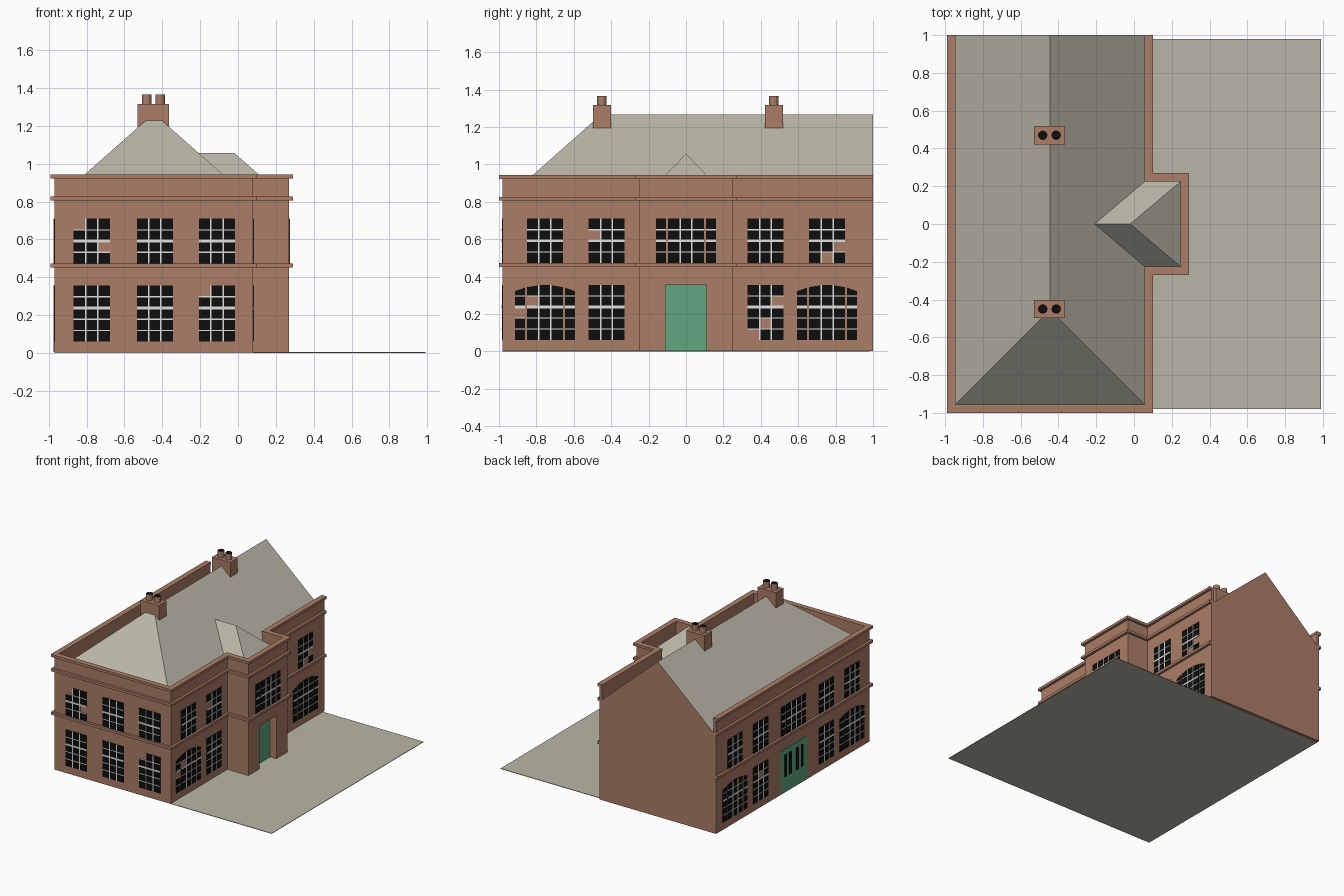
import bpy, bmesh, math

if "Cube" in bpy.data.objects:
    bpy.data.objects.remove(bpy.data.objects["Cube"])


def material(name, rgb):
    m = bpy.data.materials.new(name)
    m.diffuse_color = (*rgb, 1)
    m.use_nodes = True
    m.node_tree.nodes["Principled BSDF"].inputs["Base Color"].default_value = m.diffuse_color
    return m


BRICK = material("brick", (0.41, 0.205, 0.135))
SLATE = material("slate_and_paving", (0.485, 0.465, 0.385))
GREEN = material("green_door", (0.115, 0.385, 0.215))
BLACK = material("dark_glass", (0.004, 0.004, 0.004))
WHITE = material("white_bars", (0.75, 0.75, 0.72))


def finish(bm, name, *mats):
    bmesh.ops.recalc_face_normals(bm, faces=bm.faces)
    me = bpy.data.meshes.new(name)
    bm.to_mesh(me)
    bm.free()
    ob = bpy.data.objects.new(name, me)
    bpy.context.collection.objects.link(ob)
    for m in mats:
        me.materials.append(m)
    return ob


def add_prism(bm, bottom, top):
    """Closed solid between two matching point loops."""
    a = [bm.verts.new(p) for p in bottom]
    b = [bm.verts.new(p) for p in top]
    bm.faces.new(a[::-1])
    bm.faces.new(b)
    for i in range(len(a)):
        j = (i + 1) % len(a)
        bm.faces.new((a[i], a[j], b[j], b[i]))


def extrude(name, outline, z0, z1, mat):
    bm = bmesh.new()
    add_prism(bm, [(x, y, z0) for x, y in outline], [(x, y, z1) for x, y in outline])
    return finish(bm, name, mat)


def box(name, x0, x1, y0, y1, z0, z1, mat):
    return extrude(name, [(x0, y0), (x1, y0), (x1, y1), (x0, y1)], z0, z1, mat)


def plan(o):
    """Wall line of the house with its entrance bay, offset outward by o."""
    return [(-.97 - o, 1), (-.97 - o, -.98 - o), (.08 + o, -.98 - o), (.08 + o, -.25 - o),
            (.27 + o, -.25 - o), (.27 + o, .25 + o), (.08 + o, .25 + o), (.08 + o, 1)]


def band(name, out, inn, z0, z1):
    extrude(name, plan(out) + plan(inn)[::-1], z0, z1, BRICK)


# Ground and solid house body with a recessed entrance
box("paving", -.97, .99, -.98, .98, 0, .004, SLATE)
body = extrude("house_body", plan(0), .002, .82, BRICK)
cutter = box("entrance_cutter", .21, .35, -.11, .11, -.05, .355, BRICK)
cutter.hide_render = True
cutter.display_type = 'WIRE'
mod = body.modifiers.new("entrance", 'BOOLEAN')
mod.operation = 'DIFFERENCE'
mod.solver = 'EXACT'
mod.object = cutter
bpy.context.view_layer.update()
cut = bpy.data.meshes.new_from_object(body.evaluated_get(bpy.context.evaluated_depsgraph_get()))
body.modifiers.clear()
body.data = cut
bpy.data.objects.remove(cutter)
box("front_door", .208, .214, -.11, .11, .004, .355, GREEN)

# Parapet and string courses
band("parapet", 0, -.022, .815, .93)
band("coping", .02, -.024, .923, .944)
band("upper_string_course", .02, -.01, .806, .827)
band("lower_string_course", .02, -.01, .452, .473)

# Main roof, hipped at the front with a brick gable at the back
bm = bmesh.new()
A, B, C, D, R1, R2 = [bm.verts.new(p) for p in (
    (-.95, 1, .82), (-.95, -.958, .82), (.06, -.958, .82), (.06, 1, .82),
    (-.445, 1, 1.266), (-.445, -.455, 1.266))]
for f in ((A, B, R2, R1), (B, C, R2), (C, D, R1, R2), (D, C, B, A)):
    bm.faces.new(f)
bm.faces.new((A, R1, D)).material_index = 1
finish(bm, "main_roof", SLATE, BRICK)

# Bay roof running back into the main slope
bm = bmesh.new()
L1, L2, M1, M2, F, K = [bm.verts.new(p) for p in (
    (.06, -.228, .82), (.25, -.228, .82), (.06, .228, .82), (.25, .228, .82),
    (-.02, 0, 1.057), (-.21, 0, 1.057))]
for f in ((L1, L2, F, K), (L2, M2, F), (M2, M1, K, F), (L1, K, M1), (L1, M1, M2, L2)):
    bm.faces.new(f)
finish(bm, "bay_roof", SLATE)

# Chimneys with two dark-topped pots each
for i, y in enumerate((-.45, .47)):
    box(f"chimney_{i}", -.53, -.365, y - .048, y + .048, 1.19, 1.317, BRICK)
    for j, x in enumerate((-.483, -.412)):
        circle = [(x + .025 * math.cos(a * math.pi / 6), y + .025 * math.sin(a * math.pi / 6))
                  for a in range(12)]
        pot = extrude(f"chimney_pot_{i}_{j}", circle, 1.31, 1.367, BRICK)
        pot.data.materials.append(BLACK)
        for p in pot.data.polygons:
            p.material_index = 1 if p.normal.z > .9 else 0

# Windows: wall frames map (along, height, outward) to world space
WALLS = {
    "front": lambda u, z, d: (u, -.98 - d, z),
    "right": lambda u, z, d: (.08 + d, u, z),
    "bay": lambda u, z, d: (.27 + d, u, z),
    "left": lambda u, z, d: (-.97 - d, u, z),
}
panes, bars = bmesh.new(), bmesh.new()


def plate(bm, wall, pts, d):
    m = WALLS[wall]
    add_prism(bm, [m(u, z, -.002) for u, z in pts], [m(u, z, d) for u, z in pts])


def rect(bm, wall, u0, u1, z0, z1, d):
    plate(bm, wall, [(u0, z0), (u1, z0), (u1, z1), (u0, z1)], d)


def sash(wall, u, w, z0, z1, cols, rows, missing=(), arch=None):
    """Grid of panes and bars centred on u; arch is the centre of a curved head."""
    top = (lambda q: z1) if arch is None else (lambda q: z1 - 1.3 * (q - arch) ** 2)
    u0, cw, rh = u - w / 2, w / cols, (z1 - z0) / rows
    for c in range(cols):
        for r in range(rows):
            if (c, r) in missing:
                continue
            a, b, lo, hi = u0 + c * cw, u0 + (c + 1) * cw, z0 + r * rh, z0 + (r + 1) * rh
            plate(panes, wall, [(a, lo), (b, lo), (b, min(hi, top(b))), (a, min(hi, top(a)))], .003)
    for c in range(1, cols):
        q = u0 + c * cw
        rect(bars, wall, q - .004, q + .004, z0, top(q), .005)
    for r in range(1, rows):
        t = .007 if r == (rows + 1) // 2 else .003
        q = z0 + r * rh
        rect(bars, wall, u0, u0 + w, q - t, q + t, .0055)


def window(wall, u, upper, triple=False, missing=(), side_missing=()):
    z0, z1, rows = (.473, .71, 4) if upper else (.06, .356, 5)
    arch = u if triple and not upper else None
    sash(wall, u, .192, z0, z1, 3, rows, missing, arch)
    if triple:
        for s in (-1, 1):
            sash(wall, u + s * .134, .052, z0, z1, 1, rows, side_missing if s < 0 else (), arch)


# A few panes are missing
GAPS = {
    ("front", -.773, 1): [(0, 3), (2, 1)], ("front", -.111, 0): [(0, 4)],
    ("right", -.754, 0): [(0, 3)], ("right", -.425, 1): [(0, 2)],
    ("right", .754, 1): [(2, 1), (1, 0)], ("right", .425, 0): [(2, 3), (1, 1), (0, 0)],
    ("left", .425, 0): [(1, 3)],
}
for upper in (0, 1):
    for x in (-.773, -.439, -.111):
        window("front", x, upper, missing=GAPS.get(("front", x, upper), ()))
    for wall in ("right", "left"):
        for y in (-.754, -.425, .425, .754):
            triple = abs(y) > .6 and not upper
            gaps = GAPS.get((wall, y, upper), ())
            window(wall, y, upper, triple, gaps,
                   [(0, 2)] if wall == "right" and y < 0 else ())
window("bay", 0, 1, True)
window("left", 0, 1, True)

# Wide garden door in the left wall with four glazed slits
door = bmesh.new()
rect(door, "left", -.17, .17, .004, .355, .004)
finish(door, "garden_door", GREEN)
for y in (-.105, -.045, .045, .105):
    rect(panes, "left", y - .015, y + .015, .13, .31, .006)

finish(panes, "window_panes", BLACK)
finish(bars, "glazing_bars", WHITE)
